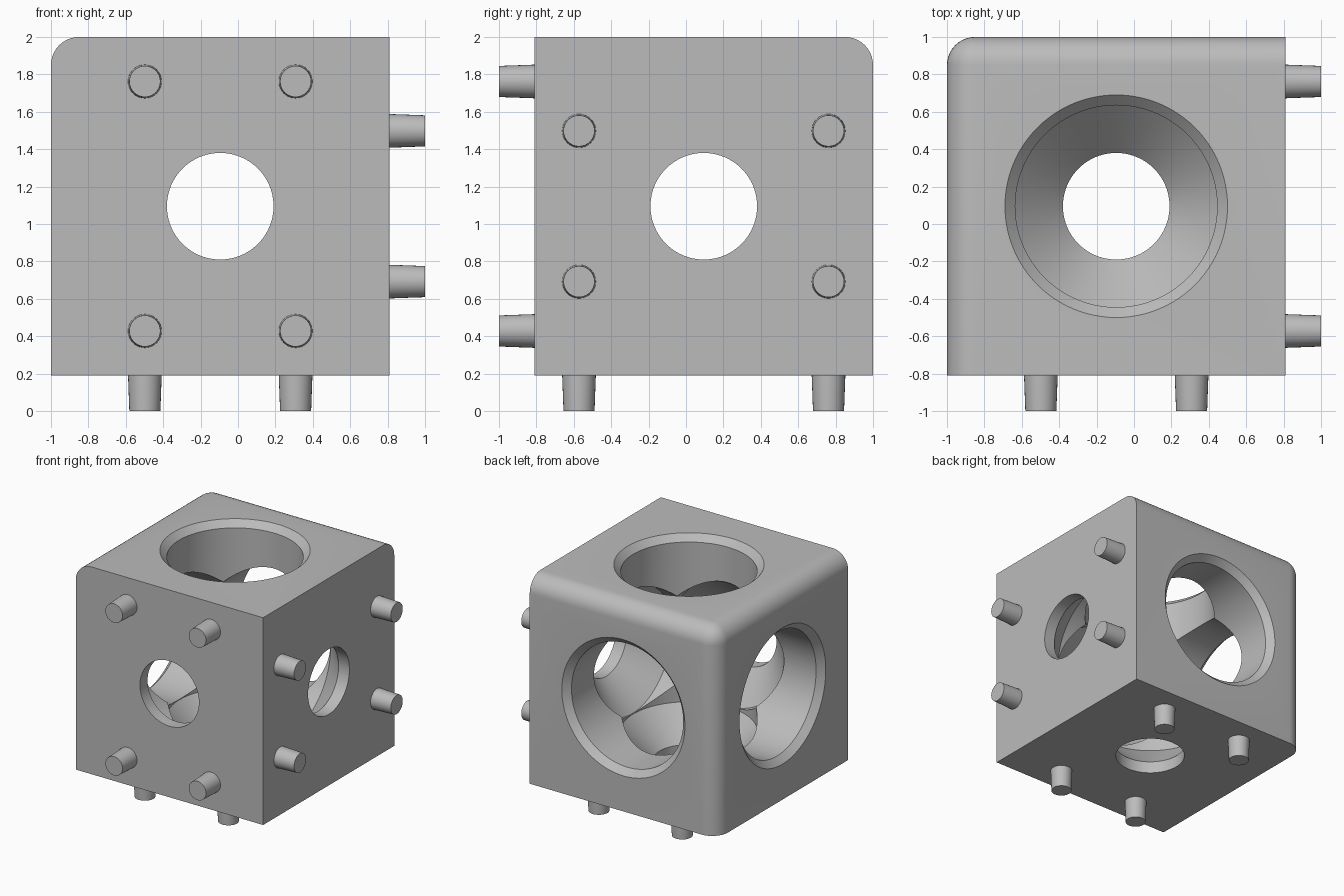
import bpy, bmesh, math
from mathutils import Vector, Matrix

cube = bpy.data.objects.get("Cube")
if cube:
    bpy.data.objects.remove(cube, do_unlink=True)

CENTRE = Vector((-0.095, 0.095, 1.095))
HALF = 0.905
# directions of the three wide openings
AXES = [Vector((-1, 0, 0)), Vector((0, 1, 0)), Vector((0, 0, 1))]

grey = bpy.data.materials.new("plain_grey")
grey.use_nodes = True
colour = (0.5, 0.5, 0.5, 1)
grey.diffuse_color = colour
grey.node_tree.nodes["Principled BSDF"].inputs["Base Color"].default_value = colour


def make_object(name, bm):
    bmesh.ops.recalc_face_normals(bm, faces=bm.faces)
    mesh = bpy.data.meshes.new(name)
    bm.to_mesh(mesh)
    bm.free()
    mesh.materials.append(grey)
    obj = bpy.data.objects.new(name, mesh)
    bpy.context.collection.objects.link(obj)
    return obj


def lathe(name, profile, origin, axis, segments):
    """Spin (radius, height) points round an axis into a closed solid."""
    bm = bmesh.new()
    rings = []
    for r, h in profile:
        rings.append([bm.verts.new((r * math.cos(a), r * math.sin(a), h))
                      for a in (math.tau * i / segments for i in range(segments))])
    for low, high in zip(rings, rings[1:]):
        for i in range(segments):
            j = (i + 1) % segments
            bm.faces.new((low[i], low[j], high[j], high[i]))
    bm.faces.new(rings[0])
    bm.faces.new(rings[-1])
    turn = Vector((0, 0, 1)).rotation_difference(axis).to_matrix().to_4x4()
    bm.transform(Matrix.Translation(origin) @ turn)
    return make_object(name, bm)


def smooth(obj):
    bpy.ops.object.select_all(action="DESELECT")
    obj.select_set(True)
    bpy.context.view_layer.objects.active = obj
    bpy.ops.object.shade_smooth_by_angle(angle=math.radians(30))


# block with the three edges at one corner rounded
bm = bmesh.new()
bmesh.ops.create_cube(bm, size=2 * HALF)
corner = max(bm.verts, key=lambda v: sum(v.co.dot(a) for a in AXES))
bmesh.ops.bevel(bm, geom=list(corner.link_edges), offset=0.15, offset_type="OFFSET",
                segments=10, profile=0.5, affect="EDGES")
bm.transform(Matrix.Translation(CENTRE))
block = make_object("block", bm)

# wide chamfered tunnels that funnel down to small holes on the far side
tunnel = [(0.285, -1), (0.285, -0.8), (0.54, -0.545), (0.54, 0.85), (0.645, 0.955)]
for n, axis in enumerate(AXES):
    cutter = lathe(f"tunnel_cutter_{n + 1}", tunnel, CENTRE, axis, 96)
    cutter.hide_render = True
    mod = block.modifiers.new("tunnel", "BOOLEAN")
    mod.operation = "DIFFERENCE"
    mod.solver = "EXACT"
    mod.object = cutter
    bpy.context.view_layer.objects.active = block
    bpy.ops.object.modifier_apply(modifier=mod.name)
    bpy.data.objects.remove(cutter, do_unlink=True)
smooth(block)

# four tapered pegs on each face that has a small hole
NEAR, FAR = 0.403, 0.667
peg = [(0.09, -0.02), (0.09, 0.0), (0.083, 0.19)]
spread = {"side": (Vector((0, FAR, 0)), Vector((0, 0, NEAR))),
          "front": (Vector((NEAR, 0, 0)), Vector((0, 0, FAR))),
          "bottom": (Vector((NEAR, 0, 0)), Vector((0, FAR, 0)))}
for (face, (a, b)), axis in zip(spread.items(), AXES):
    for i, (s, t) in enumerate([(-1, -1), (1, -1), (1, 1), (-1, 1)]):
        base = CENTRE - axis * HALF + a * s + b * t
        smooth(lathe(f"{face}_peg_{i + 1}", peg, base, -axis, 32))
